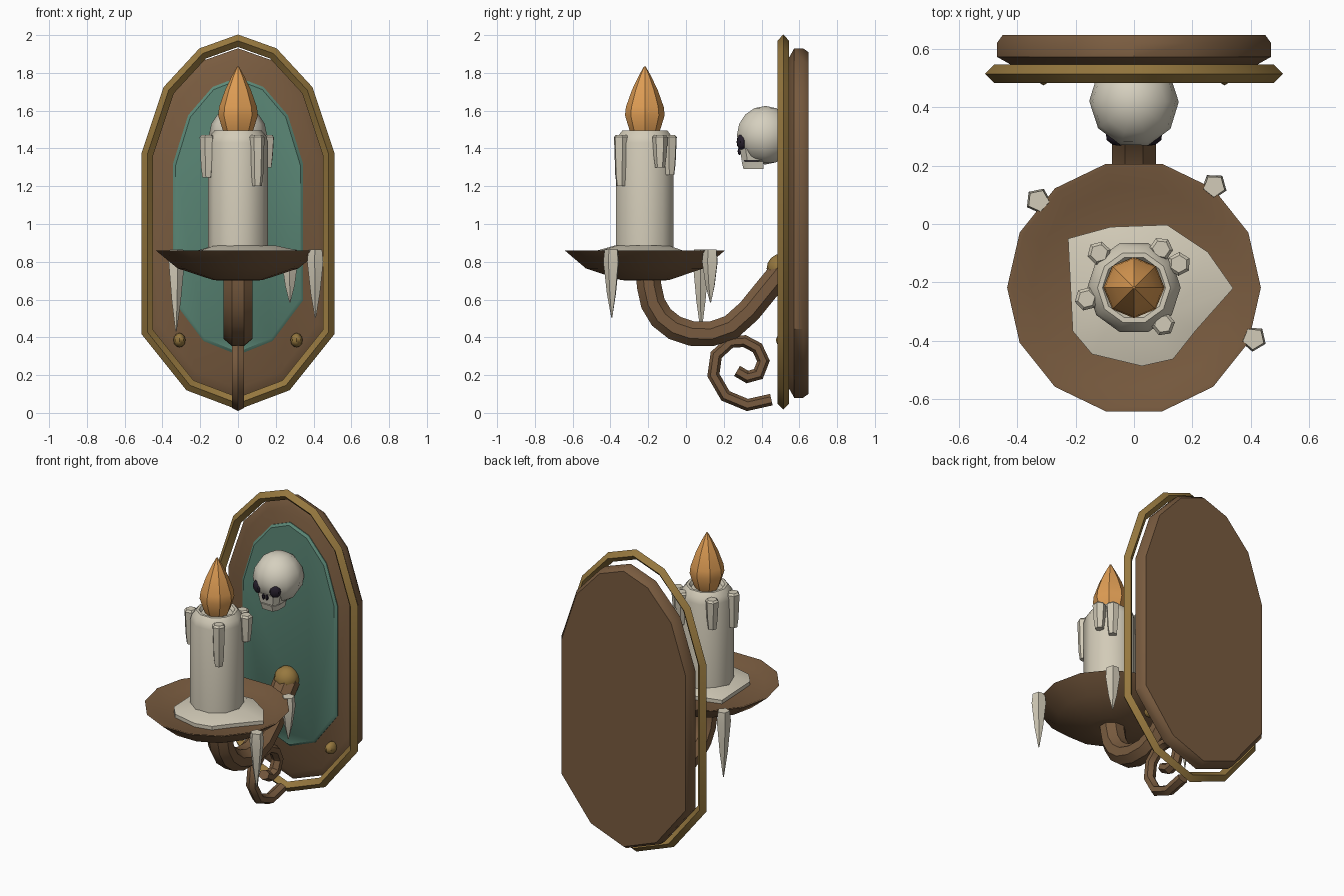
import bpy, bmesh, math
from mathutils import Vector, Matrix

if "Cube" in bpy.data.objects:
    bpy.data.objects.remove(bpy.data.objects["Cube"])


def material(name, rgb):
    m = bpy.data.materials.new(name)
    m.use_nodes = True
    m.diffuse_color = (*rgb, 1)
    m.node_tree.nodes["Principled BSDF"].inputs["Base Color"].default_value = (*rgb, 1)
    return m


WOOD = material("brown wood", (.19, .105, .05))
GOLD = material("old gold", (.31, .19, .05))
TEAL = material("teal panel", (.107, .25, .187))
WAX = material("cream wax", (.65, .60, .48))
BONE = material("pale bone", (.67, .63, .52))
FLAME = material("orange flame", (.74, .34, .09))
DARK = material("dark socket", (.02, .014, .026))
parts = []


def finish(name, bm, mat):
    bmesh.ops.recalc_face_normals(bm, faces=bm.faces)
    me = bpy.data.meshes.new(name)
    bm.to_mesh(me)
    bm.free()
    me.materials.append(mat)
    ob = bpy.data.objects.new(name, me)
    bpy.context.collection.objects.link(ob)
    parts.append(ob)
    return ob


def loft(name, rings, mat, loop=False):
    """Skin a row of equal rings, capped unless it loops."""
    bm = bmesh.new()
    vs = [[bm.verts.new(p) for p in ring] for ring in rings]
    n = len(vs[0])
    for a, b in zip(vs, vs[1:] + vs[:1] if loop else vs[1:]):
        for i in range(n):
            j = (i + 1) % n
            bm.faces.new((a[i], a[j], b[j], b[i]))
    if not loop:
        bm.faces.new(vs[0])
        bm.faces.new(vs[-1])
    return finish(name, bm, mat)


def lathe(name, profile, sides, x, y, mat, turn=0):
    angles = [math.tau * i / sides + turn for i in range(sides)]
    return loft(name, [[(x + r * math.cos(a), y + r * math.sin(a), z) for a in angles]
                       for r, z in profile], mat)


def sweep(name, path, place, wide, deep, sides, mat, loop=False, turn=0):
    """Sweep an oval section along a flat path; place(u, v, w) maps to 3D."""
    pts = [Vector(p) for p in path]
    rings = []
    for i, p in enumerate(pts):
        a = pts[i - 1] if i or loop else p
        b = pts[(i + 1) % len(pts)] if i < len(pts) - 1 or loop else p
        dirs = [d.normalized() for d in (p - a, b - p) if d.length > 0]
        norms = [Vector((-d.y, d.x)) for d in dirs]
        n = norms[0]
        if len(norms) == 2:
            n = (norms[0] + norms[1]) / (1 + norms[0].dot(norms[1]))
        ring = []
        for k in range(sides):
            t = math.tau * k / sides + turn
            q = p + n * deep * math.cos(t)
            ring.append(place(q.x, q.y, wide * math.sin(t)))
        rings.append(ring)
    return loft(name, rings, mat, loop)


def ball(name, centre, size, mat, u=8, v=6, spin=(0, 0, 0)):
    bm = bmesh.new()
    bmesh.ops.create_uvsphere(bm, u_segments=u, v_segments=v, radius=1)
    ob = finish(name, bm, mat)
    ob.location, ob.scale, ob.rotation_euler = centre, size, spin
    return ob


# Shared tall shield outline, used by the frame, board and panel
HALF = [(0, 1), (.39, .93), (.765, .727), (1, .374), (1, -.606), (.53, -.9), (0, -1)]


def shield(w, h, zc):
    full = HALF + [(-x, z) for x, z in HALF[-2:0:-1]]
    return [(x * w, zc + z * h) for x, z in full]


def slab(name, layers, zc, mat):
    return loft(name, [[(x, y, z) for x, z in shield(w, h, zc)] for y, w, h in layers], mat)


slab("back_board", [(.545, .42, .875), (.573, .47, .925), (.62, .47, .925), (.648, .45, .905)],
     1.005, WOOD)
slab("inset_panel", [(.528, .33, .72), (.54, .345, .735), (.56, .345, .735)], 1.042, TEAL)
sweep("frame_ring", shield(.48, .96, 1.01), lambda u, v, w: (u, .515 + w, v),
      .031, .031, 4, GOLD, loop=True)

# Studs and the boss that holds the arm
for s, side in ((1, "left"), (-1, "right")):
    ball(side + "_stud", (s * .31, .525, .385), (.032, .05, .038), GOLD, 8, 6)
ball("arm_boss", (0, .505, .765), (.078, .078, .078), GOLD, 10, 8)


# Arm and scroll
def upright(u, v, w):
    return (w, u, v)


sweep("arm", [(-.2, .73), (-.195, .67), (-.175, .58), (-.13, .505), (-.06, .45), (.03, .42),
              (.135, .418), (.24, .455), (.335, .54), (.42, .645), (.51, .755)],
      upright, .082, .07, 8, WOOD, turn=math.pi / 8)
sweep("scroll", [(.452, .07), (.325, .042), (.209, .09), (.145, .2), (.16, .307), (.235, .375),
                 (.31, .38), (.378, .344), (.41, .275), (.383, .206), (.325, .19), (.27, .222)],
      upright, .037, .031, 6, WOOD)

# Drip pan
CY = -.218
lathe("drip_pan", [(.08, .7), (.13, .703), (.32, .765), (.435, .86), (.42, .86), (.35, .832),
                   (.05, .83)], 14, 0, CY, WOOD)

# Spilled wax
spill = [(-.226, -.05), (-.08, -.01), (.113, -.003), (.253, -.096), (.34, -.22), (.21, -.367),
         (.134, -.463), (.027, -.487), (-.144, -.446), (-.21, -.367)]
loft("wax_puddle", [[(x * s, CY + (y - CY) * s, z) for x, y in spill]
                    for s, z in ((1, .825), (1, .855), (.6, .885))], WAX)

# Candle and flame
lathe("candle", [(.16, .84), (.16, 1.43), (.15, 1.465), (.125, 1.495), (.108, 1.495),
                 (.095, 1.475)], 10, 0, CY, WAX)
lathe("flame", [(.07, 1.475), (.082, 1.5), (.105, 1.575), (.1, 1.62), (.068, 1.71),
                (.032, 1.785), (.004, 1.835)], 8, 0, CY, FLAME)

# Wax runs on the candle: x, y, lower end
for i, (x, y, z) in enumerate([(-.12, -.1, 1.28), (.093, -.086, 1.26), (.154, -.137, 1.3),
                               (-.163, -.257, 1.245), (.1, -.343, 1.2)]):
    lathe(f"wax_run_{i + 1}", [(.026, z), (.034, z + .06), (.041, 1.46), (.03, 1.472)],
          6, x, y, WAX, turn=math.atan2(y - CY, x))

# Hanging wax spikes on the pan rim: x, y, tip height
for i, (x, y, z) in enumerate([(-.328, .08, .43), (.275, .13, .585), (.41, -.393, .505)]):
    lathe(f"wax_spike_{i + 1}", [(.003, z), (.026, .5 * z + .38), (.045, .8), (.038, .865)],
          5, x, y, WAX, turn=math.atan2(y - CY, x))

# Skull trophy
ball("skull", (0, .42, 1.47), (.153, .158, .155), BONE, 10, 8, (0, 0, math.pi / 10))


def block(name, y0, y1, z0, z1, top, low, mat):
    def ring(w, z, front):
        return [(-w * .65, front, z), (w * .65, front, z), (w, front + .03, z),
                (w, y1, z), (-w, y1, z), (-w, front + .03, z)]
    return loft(name, [ring(low, z0, y0 + .01), ring(top, z1, y0)], mat)


block("upper_jaw", .285, .42, 1.335, 1.4, .085, .07, BONE)
block("lower_jaw", .295, .41, 1.29, 1.33, .065, .055, BONE)
block("mouth_gap", .305, .40, 1.32, 1.34, .055, .055, DARK)
for s, side in ((1, "left"), (-1, "right")):
    ball(side + "_eye_socket", (s * .063, .294, 1.435), (.036, .025, .042), DARK, 8, 6,
         (0, 0, s * .4))
    ball(side + "_nostril", (s * .012, .283, 1.385), (.01, .01, .02), DARK, 6, 4)

# Soft shading across shallow edges, crisp elsewhere
bpy.ops.object.select_all(action='DESELECT')
for ob in parts:
    ob.select_set(True)
bpy.context.view_layer.objects.active = parts[0]
bpy.ops.object.shade_smooth_by_angle(angle=math.radians(38))
